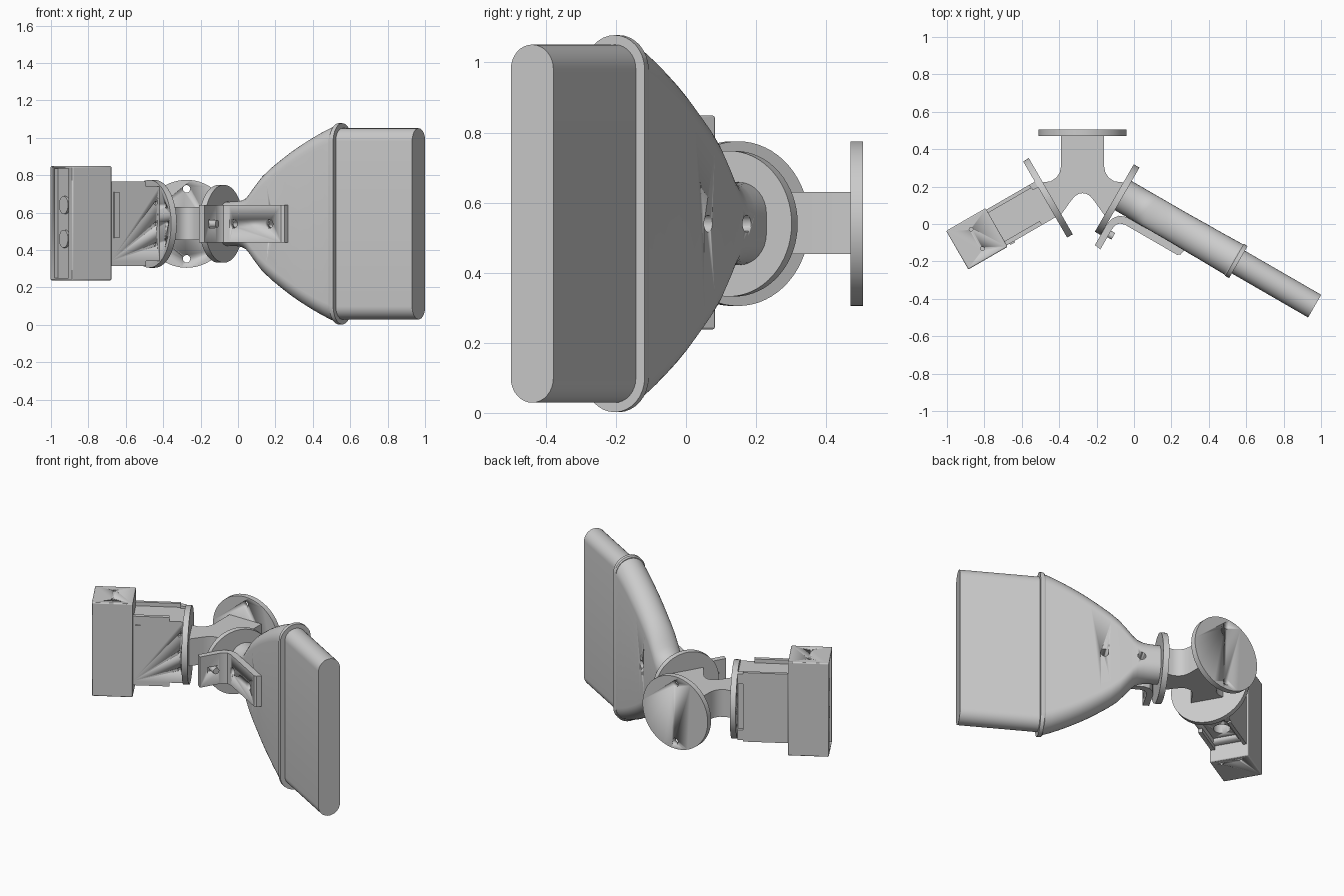
import bpy, math
from mathutils import Matrix, Vector

if "Cube" in bpy.data.objects:
    bpy.data.objects.remove(bpy.data.objects["Cube"])

ZC = 0.54
def frame(x, y, deg):
    return Matrix.Translation((x, y, ZC)) @ Matrix.Rotation(math.radians(deg), 4, 'Z')

# Local frames: X runs outward along each arm, Z is up
BACK = frame(-0.275, 0.487, 90)
LEFT = frame(-0.46, 0.14, 210)
RIGHT = frame(-0.09, 0.13, -30)

def mesh(name, verts, faces, mat, smooth=True):
    me = bpy.data.meshes.new(name)
    me.from_pydata([mat @ Vector(v) for v in verts], [], faces)
    ob = bpy.data.objects.new(name, me)
    bpy.context.collection.objects.link(ob)
    bpy.ops.object.select_all(action='DESELECT')
    bpy.context.view_layer.objects.active = ob
    ob.select_set(True)
    bpy.ops.object.mode_set(mode='EDIT')
    bpy.ops.mesh.select_all(action='SELECT')
    bpy.ops.mesh.normals_make_consistent(inside=False)
    bpy.ops.object.mode_set(mode='OBJECT')
    if smooth:
        bpy.ops.object.shade_smooth_by_angle(angle=math.radians(32))
    return ob

def loft(name, rings, mat):
    n = len(rings[0])
    verts = [p for r in rings for p in r]
    faces = [(k*n + i, k*n + (i+1) % n, (k+1)*n + (i+1) % n, (k+1)*n + i)
             for k in range(len(rings)-1) for i in range(n)]
    faces += [tuple(range(n)), tuple(range((len(rings)-1)*n, len(rings)*n))]
    return mesh(name, verts, faces, mat)

def box(name, x, y, z, mat):
    ring = lambda u: [(u, y[0], z[0]), (u, y[1], z[0]), (u, y[1], z[1]), (u, y[0], z[1])]
    return loft(name, [ring(x[0]), ring(x[1])], mat)

def cyl(name, c, r, depth, axis, mat, n=32):
    """Cylinder centred at c along local axis 0, 1 or 2."""
    rings = []
    for s in (-0.5, 0.5):
        ring = []
        for i in range(n):
            a = 2*math.pi*i/n
            p = [0, 0, 0]
            p[axis] = s*depth
            p[(axis+1) % 3] = r*math.cos(a)
            p[(axis+2) % 3] = r*math.sin(a)
            ring.append(tuple(p[k] + c[k] for k in range(3)))
        rings.append(ring)
    return loft(name, rings, mat)

def prism(name, pts, z0, z1, mat):
    return loft(name, [[(x, y, z) for x, y in pts] for z in (z0, z1)], mat)

def cut(ob, *cutters):
    for c in cutters:
        c.hide_render = True
        m = ob.modifiers.new("cut", 'BOOLEAN')
        m.operation, m.object, m.solver = 'DIFFERENCE', c, 'EXACT'
        bpy.context.view_layer.objects.active = ob
        bpy.ops.object.modifier_apply(modifier=m.name)
        bpy.data.objects.remove(c)

def stadium(u, t, h, yc, n=16):
    """Upright rounded slot section at distance u."""
    out = []
    for s in (1, -1):
        for i in range(n+1):
            a = math.pi*i/n
            out.append((u, yc + s*t*math.cos(a), s*(h - t + t*math.sin(a))))
    return out

# Wall flange with two bolt holes
wall = cyl("wall_flange", (0, 0, 0), 0.235, 0.035, 0, BACK, 64)
cut(wall, *[cyl("hole", (0, 0, s*0.187), 0.02, 0.2, 0, BACK, 20) for s in (1, -1)])

# Forked hub joining the three flanges
half = [(0.115, 0.475), (0.115, 0.31), (0.122, 0.275), (0.14, 0.248), (0.17, 0.228),
        (0.22, 0.222), (0.118, 0.046), (0.065, 0.12), (0.04, 0.15), (0.018, 0.162)]
outline = half + [(0, 0.165)] + [(-x, y) for x, y in reversed(half)]
prism("forked_hub", outline, -0.087, 0.09, frame(-0.275, 0, 0))

# Left flange with edge screws
lf = cyl("left_flange", (0, 0, 0), 0.235, 0.035, 0, LEFT, 64)
ang = [math.radians(a) for a in (-30, 0, 30, 150, 180, 210)]
cut(lf, *[cyl("hole", (0.015, 0.195*math.cos(a), 0.195*math.sin(a)), 0.012, 0.03, 0, LEFT, 16)
          for a in ang])

# Left housing: core, tall back wall, corner tabs, side plate
core = box("housing_core", (0.017, 0.32), (-0.09, 0.11), (-0.2, 0.2), LEFT)
cut(core, box("groove", (0.06, 0.29), (-0.07, 0.085), (-0.3, -0.165), LEFT),
    cyl("port", (0.2, 0, -0.15), 0.05, 0.1, 2, LEFT),
    *[cyl("hole", (0.04, 0.11, z), 0.01, 0.04, 1, LEFT, 16) for z in (-0.11, 0, 0.11)])
wallp = box("housing_back_wall", (0.05, 0.32), (-0.11, -0.09), (-0.225, 0.225), LEFT)
for s in (1, -1):
    z = sorted((s*0.2, s*0.225))
    box("housing_rail", (0.1, 0.32), (0.085, 0.11), z, LEFT)
    box("housing_tab", (0.017, 0.05), (-0.11, -0.075), sorted((s*0.15, s*0.215)), LEFT)
box("housing_side_plate", (0.27, 0.3), (0.11, 0.118), (-0.075, 0.17), LEFT)

# Left end box with recessed front and two lenses
head = box("end_box", (0.317, 0.56), (-0.119, 0.119), (-0.302, 0.308), LEFT)
bev = head.modifiers.new("bevel", 'BEVEL')
bev.width, bev.segments = 0.006, 2
bpy.context.view_layer.objects.active = head
bpy.ops.object.modifier_apply(modifier="bevel")
cut(head, box("recess", (0.54, 0.6), (-0.07, 0.075), (-0.29, 0.297), LEFT),
    *[cyl("hole", (0.44, y, 0.3), 0.01, 0.05, 2, LEFT, 16) for y in (-0.06, 0.06)],
    *[cyl("hole", (0.36, y, -0.3), 0.01, 0.05, 2, LEFT, 16) for y in (-0.06, 0.06)])
for z in (-0.08, 0.1):
    cyl("lens", (0.543, 0.01, z), 0.048, 0.018, 0, LEFT)

# Right flange
cyl("right_flange", (0, 0, 0), 0.208, 0.035, 0, RIGHT, 64)

# Flared horn from neck to wide mouth, with two cross holes
YC = 0.035
secs = [(0.015, .09, .118), (0.08, .09, .12), (0.12, .09, .127), (0.153, .09, .143),
        (0.18, .09, .17), (0.205, .09, .202), (0.257, .09, .262), (0.31, .09, .306),
        (0.372, .09, .35), (0.43, .091, .389), (0.488, .092, .424), (0.55, .092, .458),
        (0.603, .093, .485), (0.66, .094, .511), (0.7, .095, .526)]
horn = loft("horn", [stadium(u, t, h, YC) for u, t, h in secs], RIGHT)
cut(horn, *[cyl("hole", (u, YC, 0), 0.024, 0.4, 1, RIGHT, 24) for u in (0.13, 0.35)])

# Collar and flat paddle
loft("collar", [stadium(u, t, h, YC) for u, t, h in
                ((0.698, .096, .53), (0.705, .099, .538), (0.728, .099, .538))], RIGHT)
loft("paddle", [stadium(u, .07, .511, YC) for u in (0.72, 1.199)], RIGHT)

# Bent bracket under the horn, with slot, holes and bolt
prof = [(0.018, -0.27), (0.055, -0.275), (0.055, -0.15), (0.06, -0.122), (0.075, -0.103),
        (0.105, -0.095), (0.425, -0.095), (0.44, -0.085), (0.446, -0.055), (0.09, -0.055),
        (0.05, -0.07), (0.028, -0.1), (0.018, -0.14)]
br = prism("bent_bracket", prof, -0.1, 0.1, RIGHT)
cut(br, *[cyl("hole", (u, -0.07, 0), 0.024, 0.1, 1, RIGHT, 24) for u in (0.13, 0.35)],
    box("slot", (-0.01, 0.1), (-0.225, -0.155), (-0.022, 0.022), RIGHT))
cyl("bracket_bolt", (0.04, -0.18, 0), 0.02, 0.08, 0, RIGHT, 20)
